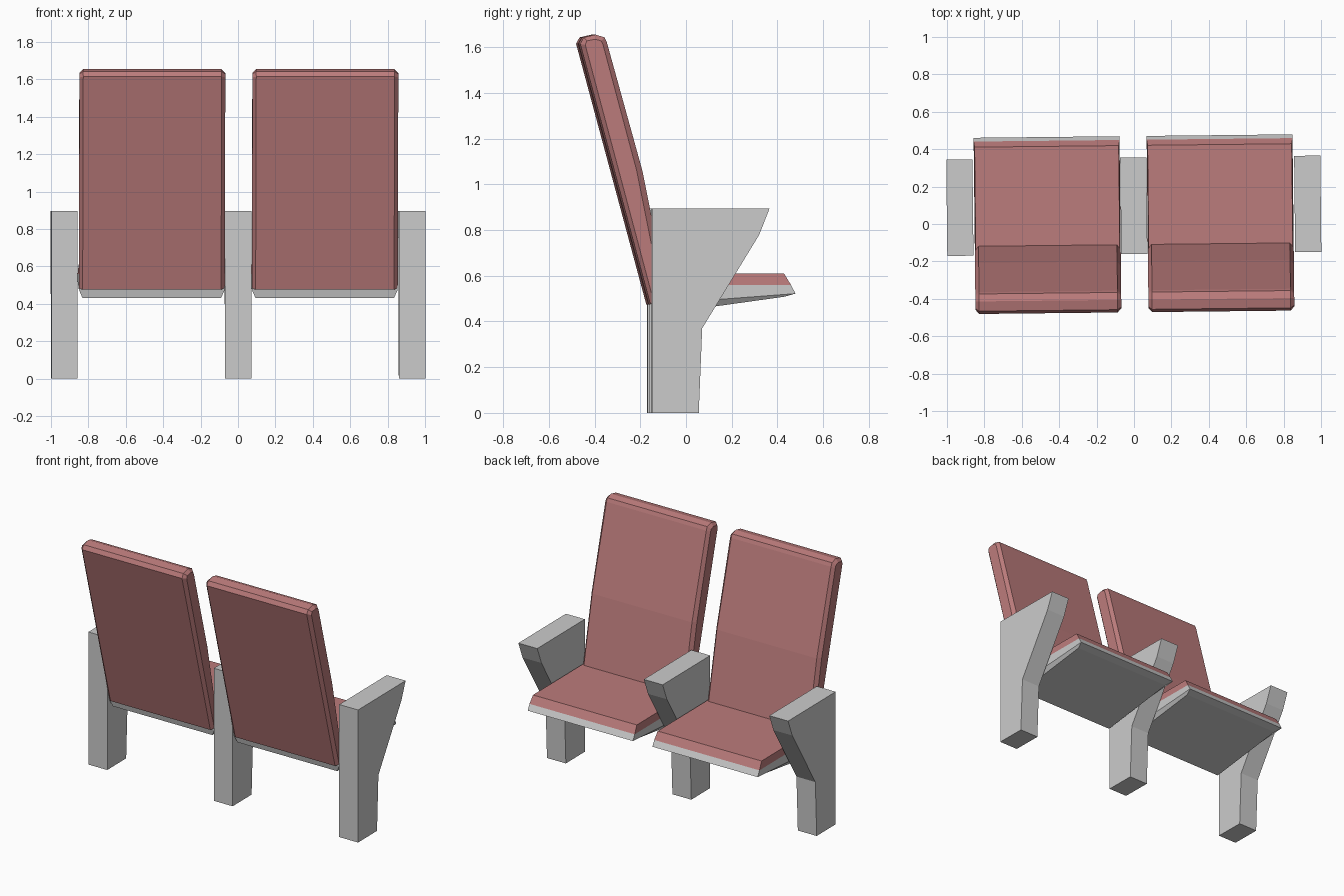
import bpy, bmesh, math
from mathutils import Matrix

if "Cube" in bpy.data.objects:
    bpy.data.objects.remove(bpy.data.objects["Cube"])

# The whole row is turned very slightly about z
TURN = Matrix.Rotation(math.radians(0.62), 4, 'Z')

red = bpy.data.materials.new("red_upholstery")
red.diffuse_color = (0.5, 0.2, 0.2, 1)
red.use_nodes = True
red.node_tree.nodes["Principled BSDF"].inputs["Base Color"].default_value = red.diffuse_color


def loft(name, rings, x=0.0, mat=None):
    """Skin equal-length rings of points and cap both ends."""
    bm = bmesh.new()
    vs = [[bm.verts.new(p) for p in ring] for ring in rings]
    for a, b in zip(vs, vs[1:]):
        n = len(a)
        for i in range(n):
            j = (i + 1) % n
            bm.faces.new((a[i], a[j], b[j], b[i]))
    bm.faces.new(vs[0][::-1])
    bm.faces.new(vs[-1])
    bmesh.ops.recalc_face_normals(bm, faces=bm.faces[:])
    bm.transform(TURN @ Matrix.Translation((x, 0, 0)))
    mesh = bpy.data.meshes.new(name)
    bm.to_mesh(mesh)
    bm.free()
    obj = bpy.data.objects.new(name, mesh)
    bpy.context.collection.objects.link(obj)
    if mat:
        mesh.materials.append(mat)
    return obj


def section(x, profile):
    return [(x, y, z) for y, z in profile]


def level(w, back, front):
    """Rectangle ring: half width, (y, z) at the back and at the front."""
    return [(-w, *back), (w, *back), (w, *front), (-w, *front)]


# Armrest legs: one side profile extruded across x
leg = [(-0.16, 0), (0.045, 0), (0.06, 0.37), (0.31, 0.78),
       (0.355, 0.895), (-0.16, 0.895)]
for side, x in (("left", -0.93), ("middle", 0), ("right", 0.93)):
    loft("armrest_leg_" + side, [section(-0.07, leg), section(0.07, leg)], x)

# Backrest side profiles: full body and the narrower bevelled edge
body = [(-0.165, 0.475), (-0.472, 1.615), (-0.457, 1.643), (-0.405, 1.655),
        (-0.365, 1.643), (-0.355, 1.62), (-0.20, 1.06), (-0.11, 0.61), (-0.10, 0.5)]
edge = [(-0.15, 0.485), (-0.45, 1.61), (-0.443, 1.628), (-0.405, 1.635),
        (-0.38, 1.627), (-0.372, 1.61), (-0.225, 1.06), (-0.135, 0.61), (-0.12, 0.5)]

for side, x in (("left", -0.4625), ("right", 0.4625)):
    loft("backrest_" + side, [section(-0.39, edge), section(-0.37, body),
                              section(0.37, body), section(0.39, edge)], x, red)
    # Cushion with a sloped front edge
    loft("seat_cushion_" + side, [level(0.39, (-0.14, 0.56), (0.45, 0.56)),
                                  level(0.385, (-0.13, 0.61), (0.42, 0.61))], x, red)
    # Grey tapered pan under the cushion
    loft("seat_pan_" + side, [level(0.37, (-0.14, 0.43), (0.42, 0.508)),
                              level(0.39, (-0.15, 0.475), (0.47, 0.522)),
                              level(0.39, (-0.14, 0.56), (0.45, 0.56))], x)
